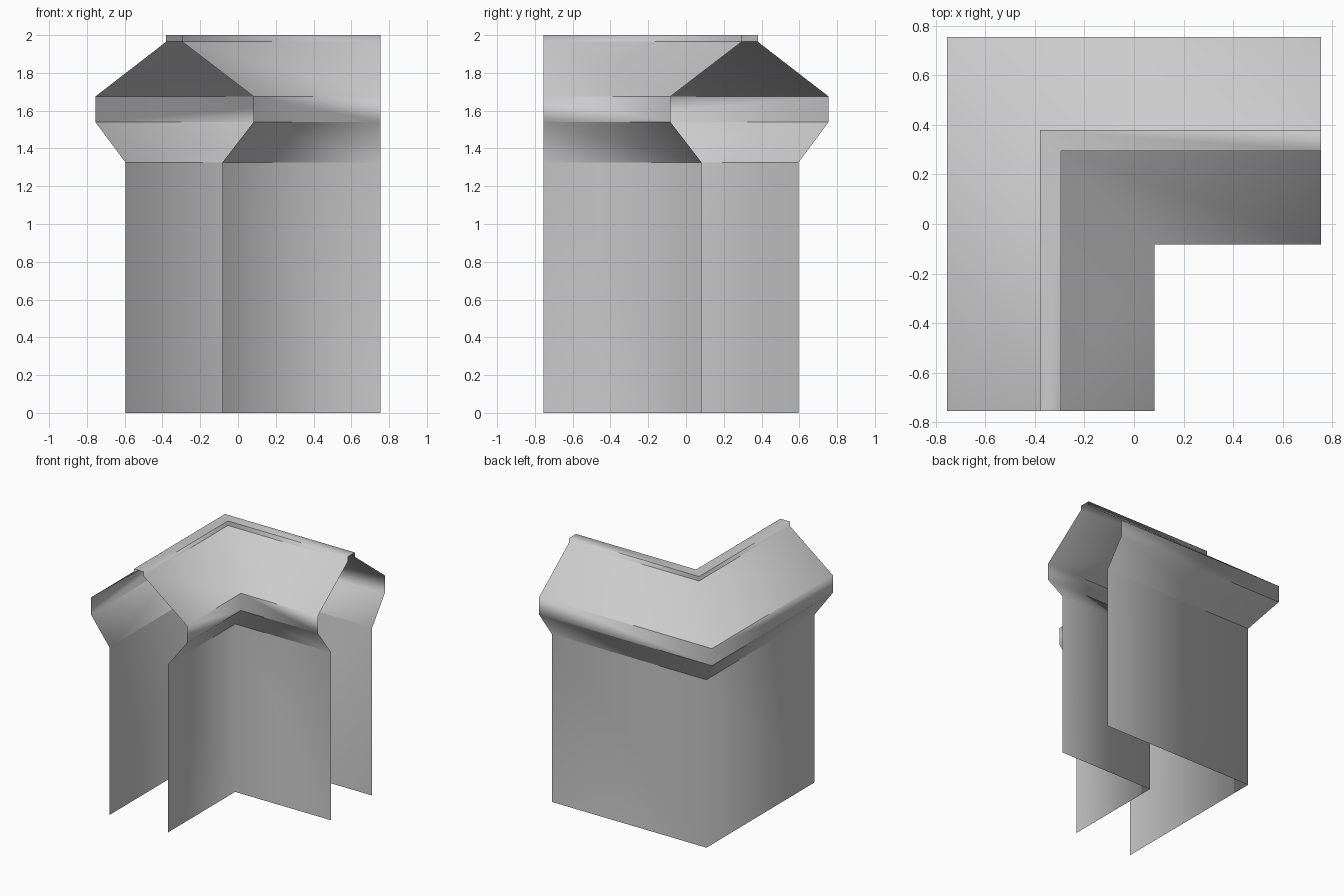
import bpy
from mathutils import Vector

cube = bpy.data.objects.get("Cube")
if cube:
    bpy.data.objects.remove(cube, do_unlink=True)

# Plain grey stone
stone = bpy.data.materials.new("grey stone")
stone.use_nodes = True
GREY = (0.6, 0.6, 0.6, 1)
stone.diffuse_color = GREY
stone.node_tree.nodes["Principled BSDF"].inputs["Base Color"].default_value = GREY

# Wall section from the outer foot, over the ridge, to the inner foot
END = 0.755
PROFILE = [(-0.595, 0), (-0.595, 1.325), (-0.755, 1.54), (-0.755, 1.675),
           (-0.38, 1.965), (-0.38, 2), (-0.295, 2), (-0.295, 1.965),
           (0.083, 1.675), (0.083, 1.54), (-0.083, 1.325), (-0.083, 0)]

# Sweep the section along the front leg, round the mitre, along the side leg
verts, faces = [], []
for p, z in PROFILE:
    verts += [(p, -END, z), (p, -p, z), (END, -p, z)]
for band in range(len(PROFILE) - 1):
    for leg in range(2):
        a = band * 3 + leg
        faces.append((a, a + 3, a + 4, a + 1))

mesh = bpy.data.meshes.new("corner_wall")
mesh.from_pydata(verts, [], faces)
mesh.materials.append(stone)
for face in mesh.polygons:
    face.use_smooth = True
mesh.update()

# Soft shading: round the mitre within a band, and across bands at open ends
normals = []
for face in mesh.polygons:
    band, leg = divmod(face.index, 2)
    for v in face.vertices:
        row, station = divmod(v, 3)
        if station == 1:
            group = [band * 2, band * 2 + 1]
        else:
            group = [b * 2 + leg for b in (row - 1, row)
                     if 0 <= b < len(PROFILE) - 1]
        total = Vector()
        for g in group:
            total += mesh.polygons[g].normal * mesh.polygons[g].area
        normals.append(total.normalized())
mesh.normals_split_custom_set(normals)

wall = bpy.data.objects.new("corner_wall", mesh)
bpy.context.collection.objects.link(wall)
